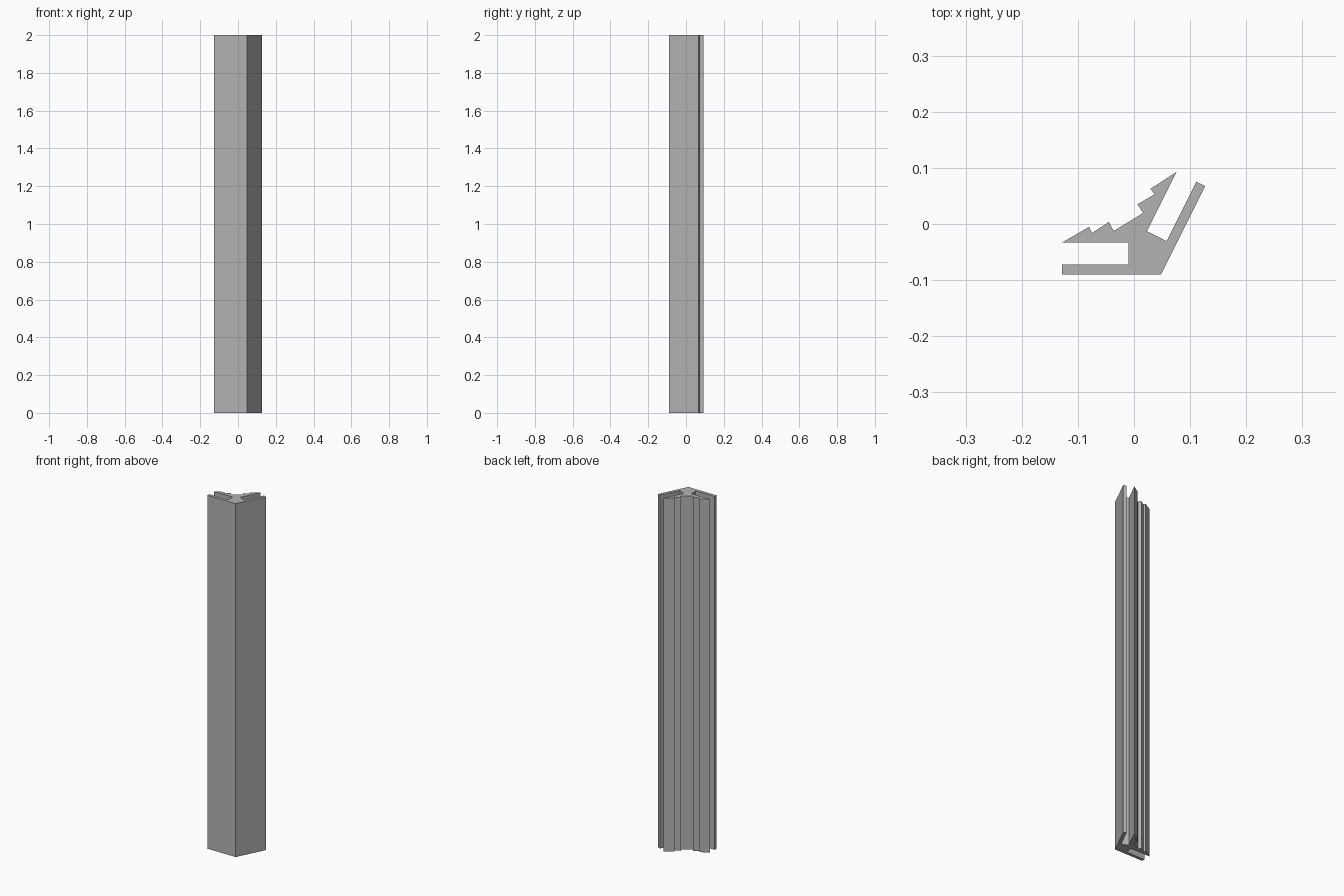
import bpy
import bmesh
from mathutils import Vector

cube = bpy.data.objects.get("Cube")
if cube:
    bpy.data.objects.remove(cube, do_unlink=True)

HEIGHT = 2.0
CORNER = Vector((0.048, -0.09))      # outer corner shared by both arms
ARM_A = Vector((-1, 0))              # direction of the front arm
ARM_B = Vector((1, 2)).normalized()  # direction of the angled arm
BISECTOR = (ARM_A + ARM_B).normalized()

# Plain grey material
grey = bpy.data.materials.new("plain grey")
grey.use_nodes = True
colour = (0.45, 0.45, 0.45, 1)
grey.diffuse_color = colour
grey.node_tree.nodes["Principled BSDF"].inputs["Base Color"].default_value = colour

# Half of the cross-section: (distance along the arm, distance inward)
half = [
    (0.176, 0.0), (0.176, 0.0175),                  # thin outer lip
    (0.058, 0.0175), (0.058, 0.057),                # slot floor
    (0.176, 0.057), (0.128, 0.085),                 # inner lip and first tooth
    (0.123, 0.074), (0.093, 0.0935), (0.084, 0.0775),  # second tooth and valley
]


def front_arm(point):
    along, inward = point
    return CORNER + ARM_A * along + Vector((0, inward))


def mirrored(point):
    d = front_arm(point) - CORNER
    return CORNER + 2 * d.dot(BISECTOR) * BISECTOR - d


outline = [CORNER] + [mirrored(p) for p in half] + [front_arm(p) for p in reversed(half)]

# Extrude the cross-section into the full-height strip
bm = bmesh.new()
base = bm.faces.new([bm.verts.new((p.x, p.y, 0)) for p in outline])
top = bmesh.ops.extrude_face_region(bm, geom=[base], use_keep_orig=True)["geom"]
bmesh.ops.translate(bm, vec=(0, 0, HEIGHT),
                    verts=[v for v in top if isinstance(v, bmesh.types.BMVert)])
bmesh.ops.recalc_face_normals(bm, faces=bm.faces)

mesh = bpy.data.meshes.new("corner_profile")
bm.to_mesh(mesh)
bm.free()
mesh.materials.append(grey)
strip = bpy.data.objects.new("corner_profile", mesh)
bpy.context.collection.objects.link(strip)
